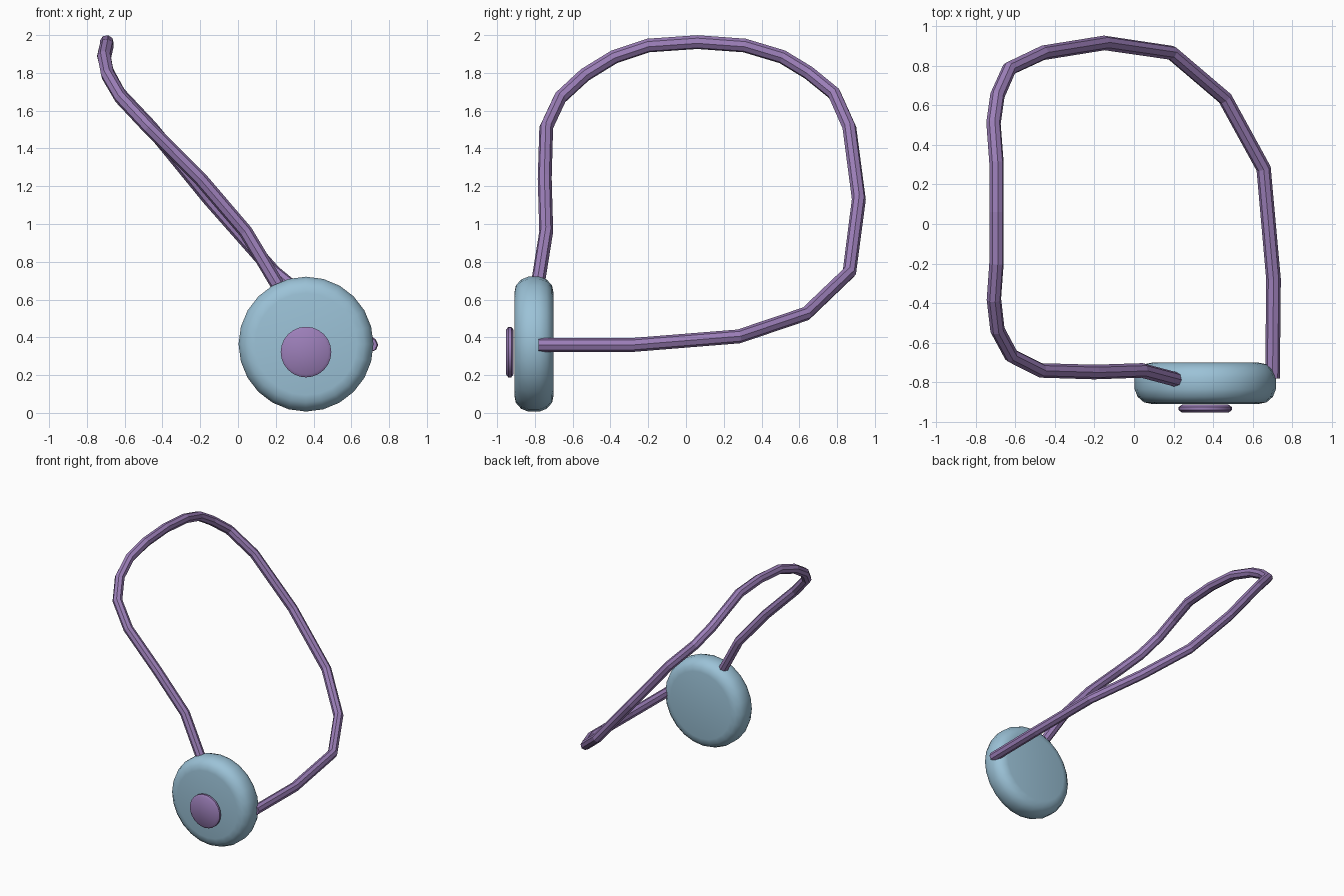
import bpy, bmesh
from math import radians
from mathutils import Matrix, Vector

if "Cube" in bpy.data.objects:
    bpy.data.objects.remove(bpy.data.objects["Cube"])


def material(name, color):
    m = bpy.data.materials.new(name)
    m.diffuse_color = color
    m.use_nodes = True
    m.node_tree.nodes["Principled BSDF"].inputs["Base Color"].default_value = m.diffuse_color
    return m


blue = material("blue", (0.33, 0.54, 0.68, 1))
purple = material("purple", (0.33, 0.21, 0.48, 1))


def lathe_disc(name, profile, center, sides, mat):
    """Spin a (radius, y) profile around the y axis."""
    bm = bmesh.new()
    verts = [bm.verts.new((r, y, 0)) for r, y in profile]
    edges = [bm.edges.new(p) for p in zip(verts, verts[1:])]
    bmesh.ops.spin(bm, geom=verts + edges, cent=(0, 0, 0), axis=(0, 1, 0),
                   angle=radians(360), steps=sides)
    bmesh.ops.remove_doubles(bm, verts=bm.verts, dist=1e-4)
    bmesh.ops.recalc_face_normals(bm, faces=bm.faces)
    mesh = bpy.data.meshes.new(name)
    bm.to_mesh(mesh)
    bm.free()
    ob = bpy.data.objects.new(name, mesh)
    ob.location = center
    mesh.materials.append(mat)
    bpy.context.collection.objects.link(ob)
    bpy.ops.object.select_all(action='DESELECT')
    ob.select_set(True)
    bpy.context.view_layer.objects.active = ob
    bpy.ops.object.shade_smooth_by_angle(angle=radians(40))
    return ob


# Round body with soft rims
half = [(0, -0.104), (0.27, -0.104), (0.31, -0.096), (0.342, -0.068), (0.357, -0.03)]
body = half + [(r, -y) for r, y in reversed(half)]
lathe_disc("round_body", body, (0.36, -0.805, 0.364), 24, blue)

# Front button
half = [(0, -0.02), (0.118, -0.02), (0.134, -0.008)]
button = half + [(r, -y) for r, y in reversed(half)]
lathe_disc("front_button", button, (0.36, -0.933, 0.322), 24, purple)

# Cord loop, both ends tucked against the body
path = [
    (0.70, -0.78, 0.36), (0.705, -0.28, 0.36), (0.655, 0.28, 0.405),
    (0.46, 0.635, 0.525), (0.19, 0.865, 0.745), (-0.15, 0.915, 1.13),
    (-0.46, 0.865, 1.51), (-0.63, 0.785, 1.69), (-0.69, 0.65, 1.80),
    (-0.71, 0.51, 1.885), (-0.695, 0.31, 1.945), (-0.695, 0.06, 1.963),
    (-0.695, -0.20, 1.945), (-0.708, -0.38, 1.885), (-0.69, -0.535, 1.79),
    (-0.62, -0.665, 1.67), (-0.47, -0.74, 1.51), (-0.20, -0.748, 1.24),
    (0.04, -0.74, 0.96), (0.22, -0.788, 0.66),
]
curve = bpy.data.curves.new("cord_loop", 'CURVE')
curve.dimensions = '3D'
curve.bevel_depth = 0.037
curve.bevel_resolution = 2
curve.use_fill_caps = True
spline = curve.splines.new('POLY')
spline.points.add(len(path) - 1)
for point, co in zip(spline.points, path):
    point.co = (*co, 1)
spline.use_smooth = False
curve.materials.append(purple)
bpy.context.collection.objects.link(bpy.data.objects.new("cord_loop", curve))
